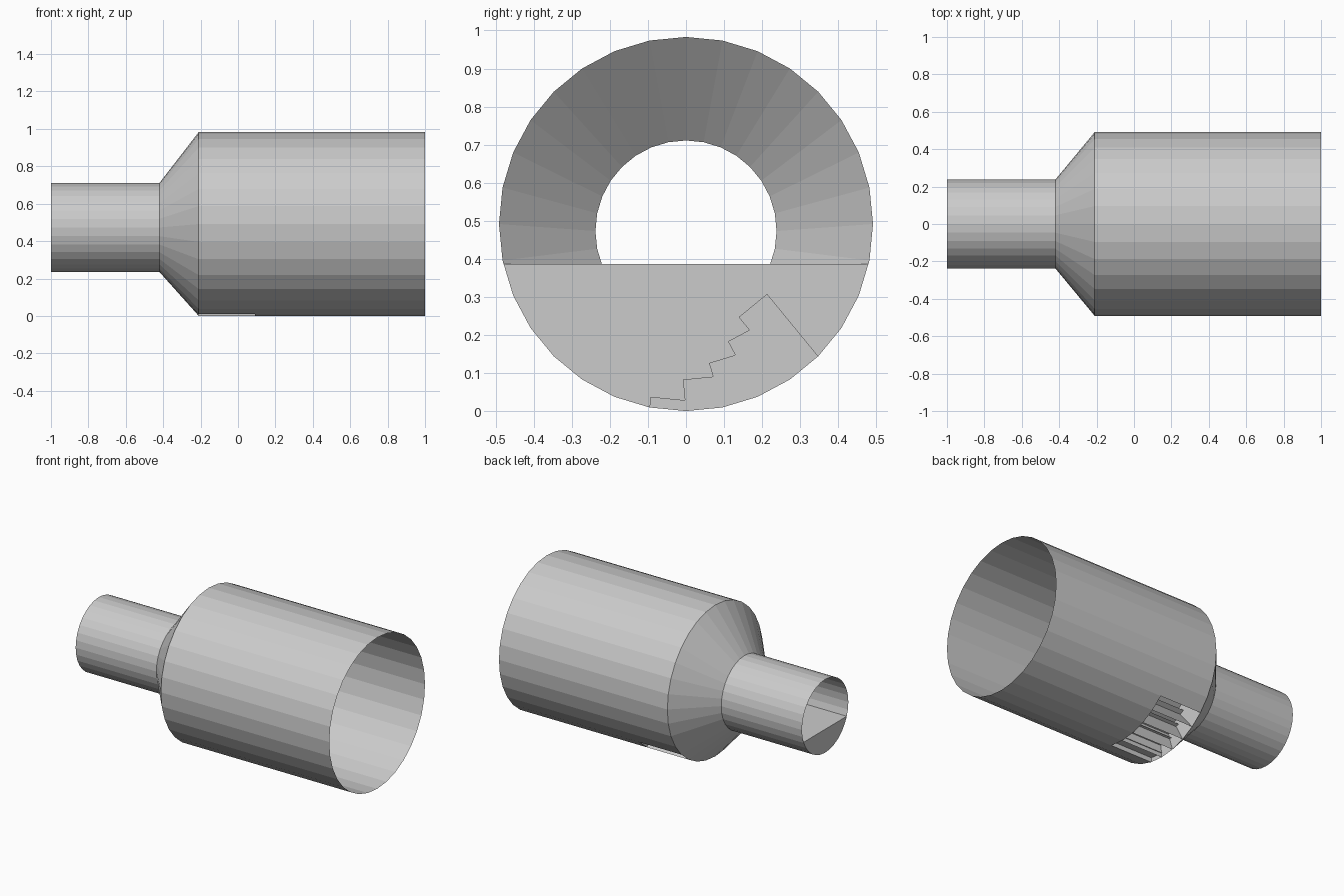
import bpy, bmesh
from math import sin, cos, pi

if "Cube" in bpy.data.objects:
    bpy.data.objects.remove(bpy.data.objects["Cube"])

N = 32
LEVEL = 0.387                      # height of the inner floor
BIG = (0.4915, 0.4915)             # centre z, radius
SMALL = (0.473, 0.238)
STEPS = [(-1, 0.028), (0, 0.083), (1, 0.122), (2, 0.165), (3, 0.212)]  # facet, depth
STEP_X = (-0.21, 0.09)


def rim(k, size):
    a = 2 * pi * k / N
    return size[1] * sin(a), size[0] - size[1] * cos(a)


def make(name, faces):
    bm = bmesh.new()
    for f in faces:
        bm.faces.new([bm.verts.new(p) for p in f])
    bmesh.ops.remove_doubles(bm, verts=bm.verts, dist=1e-5)
    me = bpy.data.meshes.new(name)
    bm.to_mesh(me)
    bm.free()
    ob = bpy.data.objects.new(name, me)
    bpy.context.collection.objects.link(ob)
    return ob


def tube(x0, s0, x1, s1, skip=()):
    faces = []
    for k in range(-N // 2, N // 2):
        if k not in skip:
            a, b, c, d = rim(k, s0), rim(k + 1, s0), rim(k + 1, s1), rim(k, s1)
            faces.append([(x0, *a), (x0, *b), (x1, *c), (x1, *d)])
    return faces


def chord(size):
    # half width of the polygonal rim at floor level
    for k in range(N // 2):
        (y0, z0), (y1, z1) = rim(k, size), rim(k + 1, size)
        if z0 <= LEVEL <= z1:
            return y0 + (y1 - y0) * (LEVEL - z0) / (z1 - z0)


def segment(x, size):
    # closed lower part of the rim
    pts = [rim(k, size) for k in range(-N // 2, N // 2)]
    w = chord(size)
    return [(x, -w, LEVEL)] + [(x, *p) for p in pts if p[1] < LEVEL] + [(x, w, LEVEL)]


# Outer shell: narrow pipe, cone, wide pipe with an opening for the steps
skip = [k for k, d in STEPS]
make("reducer_shell",
     tube(-1, SMALL, -0.42, SMALL) + tube(-0.42, SMALL, -0.21, BIG)
     + tube(*[STEP_X[0], BIG, STEP_X[1], BIG], skip) + tube(STEP_X[1], BIG, 1, BIG))

# Inner floor through the narrow pipe and cone, closed at both ends
ws, wb = chord(SMALL), chord(BIG)
make("inner_floor", [
    [(-1, -ws, LEVEL), (-0.42, -ws, LEVEL), (-0.42, ws, LEVEL), (-1, ws, LEVEL)],
    [(-0.42, -ws, LEVEL), (-0.21, -wb, LEVEL), (-0.21, wb, LEVEL), (-0.42, ws, LEVEL)],
    segment(-1, SMALL), segment(-0.21, BIG)])

# Stepped recesses: shell facets pushed inward by growing depths
faces = []
for i, (k, depth) in enumerate(STEPS):
    m = 2 * pi * (k + 0.5) / N
    dy, dz = -sin(m) * depth, cos(m) * depth
    a, b = rim(k, BIG), rim(k + 1, BIG)
    c, d = (b[0] + dy, b[1] + dz), (a[0] + dy, a[1] + dz)
    x0, x1 = STEP_X
    faces.append([(x1, *p) for p in (a, b, c, d)])
    sides = [(c, d), (d, a)]
    if i == len(STEPS) - 1:
        sides.append((b, c))
    for p, q in sides:
        faces.append([(x0, *p), (x0, *q), (x1, *q), (x1, *p)])
make("stepped_recesses", faces)
